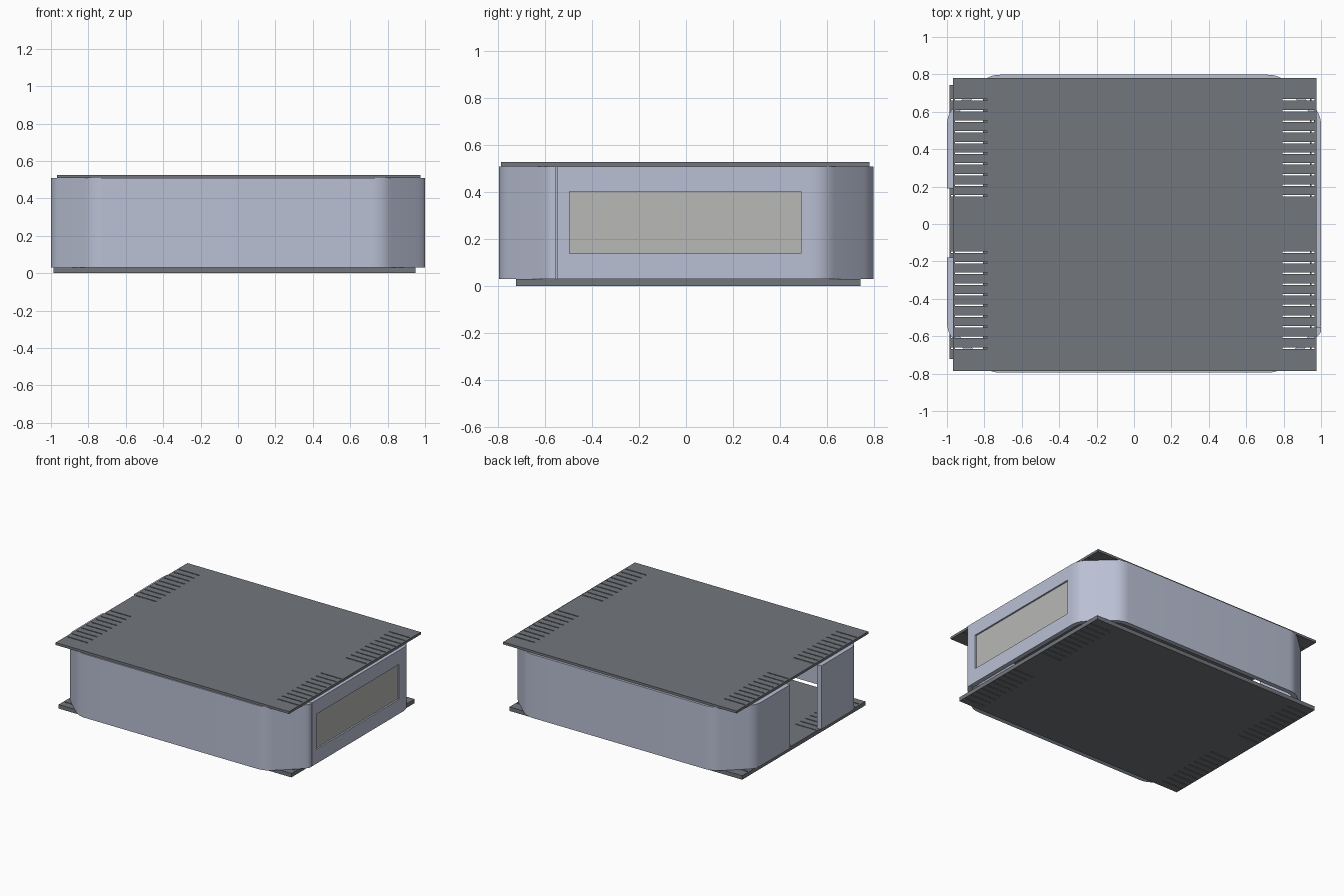
import bpy, bmesh, math
from mathutils import Vector

cube = bpy.data.objects.get("Cube")
if cube:
    bpy.data.objects.remove(cube, do_unlink=True)


def material(name, color):
    m = bpy.data.materials.new(name)
    m.use_nodes = True
    m.diffuse_color = (*color, 1)
    m.node_tree.nodes["Principled BSDF"].inputs["Base Color"].default_value = (*color, 1)
    return m


plate_grey = material("plate grey", (0.17, 0.18, 0.20))
wall_blue = material("pale blue grey", (0.49, 0.53, 0.66))
panel_grey = material("panel grey", (0.48, 0.48, 0.47))


def make_object(name, bm, mat):
    bmesh.ops.recalc_face_normals(bm, faces=bm.faces)
    mesh = bpy.data.meshes.new(name)
    bm.to_mesh(mesh)
    bm.free()
    obj = bpy.data.objects.new(name, mesh)
    bpy.context.collection.objects.link(obj)
    mesh.materials.append(mat)
    return obj


def add_box(bm, low, high):
    low, high = Vector(low), Vector(high)
    verts = bmesh.ops.create_cube(bm, size=1)["verts"]
    for v in verts:
        v.co = (low + high) / 2 + v.co * (high - low)


def box(name, low, high, mat):
    bm = bmesh.new()
    add_box(bm, low, high)
    return make_object(name, bm, mat)


def cut(obj, cutter):
    mod = obj.modifiers.new("cut", "BOOLEAN")
    mod.operation = "DIFFERENCE"
    mod.solver = "EXACT"
    mod.object = cutter
    cutter.hide_render = True
    cutter.hide_set(True)


def rounded(points, radius, steps=6):
    """Round the inner corners of an open path."""
    pts = [Vector(p) for p in points]
    path = [pts[0]]
    for a, b, c in zip(pts, pts[1:], pts[2:]):
        start = b + (a - b).normalized() * min(radius, (a - b).length * 0.45)
        end = b + (c - b).normalized() * min(radius, (c - b).length * 0.45)
        for i in range(steps + 1):
            t = i / steps
            path.append(start * (1 - t) ** 2 + b * 2 * t * (1 - t) + end * t * t)
    path.append(pts[-1])
    return path


def wall(name, points, bottom, top, thickness):
    """Upright bent sheet; the path runs counter-clockwise around the case."""
    path = rounded(points, 0.06)
    inner = []
    for i, p in enumerate(path):
        before = (p - path[i - 1]).normalized() if i else None
        after = (path[i + 1] - p).normalized() if i + 1 < len(path) else None
        before, after = before or after, after or before
        along = (before + after).normalized()
        inner.append(p + Vector((-along.y, along.x)) * thickness / along.dot(after))
    bm = bmesh.new()
    face = bm.faces.new([bm.verts.new((p.x, p.y, bottom)) for p in path + inner[::-1]])
    raised = bmesh.ops.extrude_face_region(bm, geom=[face])["geom"]
    bmesh.ops.translate(bm, vec=(0, 0, top - bottom),
                        verts=[g for g in raised if isinstance(g, bmesh.types.BMVert)])
    obj = make_object(name, bm, wall_blue)
    bpy.ops.object.select_all(action="DESELECT")
    obj.select_set(True)
    bpy.context.view_layer.objects.active = obj
    bpy.ops.object.shade_smooth_by_angle(angle=math.radians(30))
    return obj


# Bent sheet walls, leaving a full-height doorway on the right-hand side
front_wall = wall("front_wall", [(-1, -0.18), (-1, -0.585), (-0.775, -0.795),
                                 (0.775, -0.795), (1, -0.585), (1, -0.552)],
                  0.03, 0.508, 0.035)
rear_wall = wall("rear_wall", [(1, -0.548), (1, 0.59), (0.775, 0.798),
                               (-0.775, 0.798), (-1, 0.59), (-1, 0.19)],
                 0.03, 0.508, 0.035)

# Window opening with a slightly recessed panel
cut(rear_wall, box("window_cutter", (0.9, -0.495, 0.138), (1.1, 0.488, 0.402), wall_blue))
box("window_panel", (0.97, -0.495, 0.138), (0.988, 0.488, 0.402), panel_grey)


# Cover plates with rows of ventilation slots near both ends
def vented_plate(name, low, high, middle_x):
    plate = box(name, low, high, plate_grey)
    bm = bmesh.new()
    for side in (-1, 1):
        for group in (-1, 1):
            for i in range(10):
                x = middle_x + side * 0.875
                y = group * (0.15 + i * 0.057)
                add_box(bm, (x - 0.085, y - 0.004, low[2] - 0.1),
                        (x + 0.085, y + 0.004, high[2] + 0.1))
    cut(plate, make_object(name + "_slot_cutter", bm, plate_grey))


vented_plate("top_plate", (-0.967, -0.786, 0.508), (0.975, 0.78, 0.526), 0.004)
vented_plate("bottom_plate", (-0.987, -0.722, 0), (0.95, 0.742, 0.03), -0.018)
